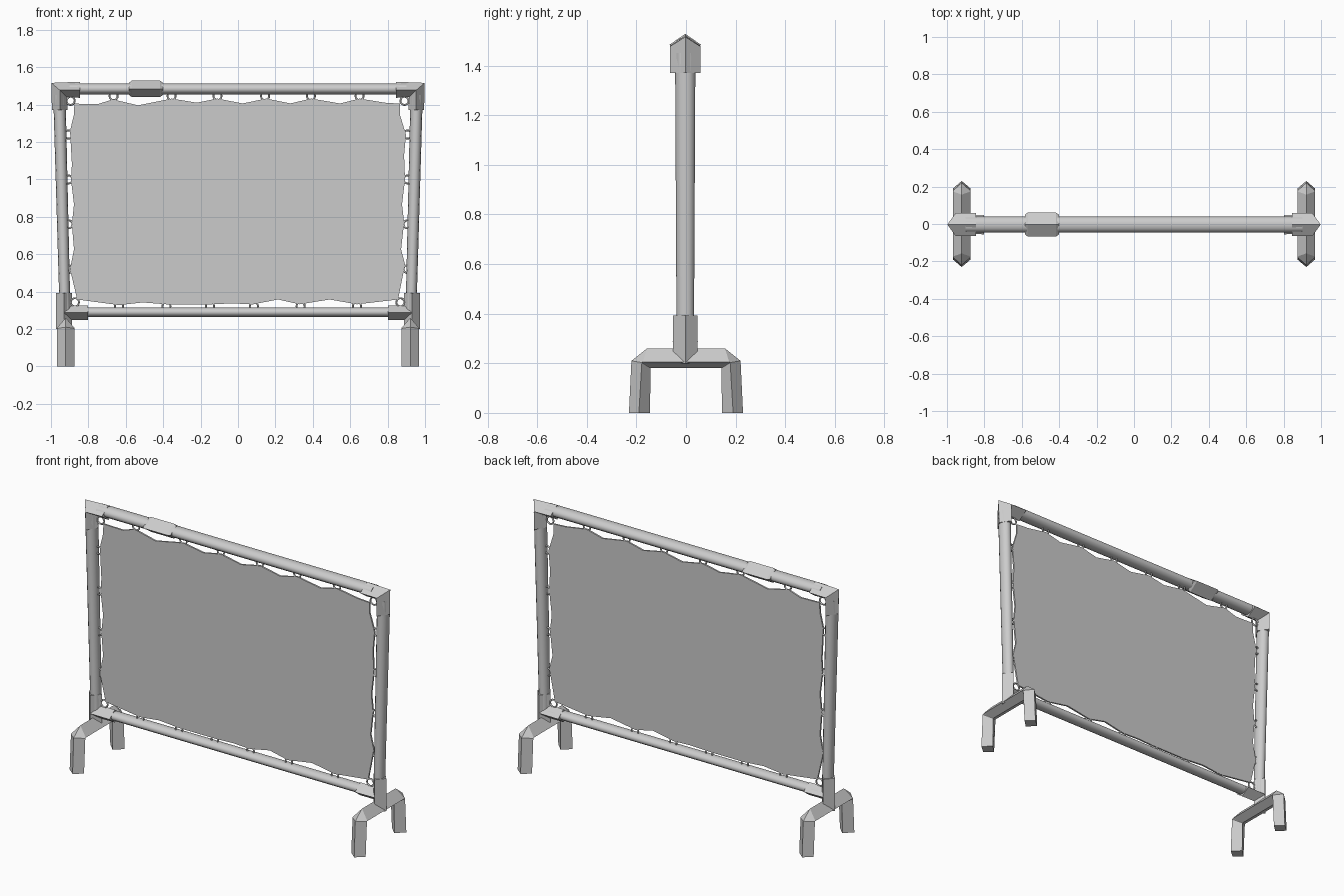
import bpy, bmesh, math
from mathutils import Vector

if "Cube" in bpy.data.objects:
    bpy.data.objects.remove(bpy.data.objects["Cube"])


def loft(name, rings, smooth=False, mirror=False):
    """Skin a list of equal-length point rings and cap both ends."""
    bm = bmesh.new()
    rows = [[bm.verts.new(p) for p in r] for r in rings]
    n = len(rows[0])
    for a, b in zip(rows, rows[1:]):
        for i in range(n):
            j = (i + 1) % n
            bm.faces.new((a[i], a[j], b[j], b[i]))
    bm.faces.new(rows[0])
    bm.faces.new(rows[-1])
    bmesh.ops.recalc_face_normals(bm, faces=bm.faces)
    me = bpy.data.meshes.new(name)
    bm.to_mesh(me)
    bm.free()
    ob = bpy.data.objects.new(name, me)
    bpy.context.collection.objects.link(ob)
    if smooth:
        bpy.ops.object.select_all(action='DESELECT')
        ob.select_set(True)
        bpy.context.view_layer.objects.active = ob
        bpy.ops.object.shade_smooth_by_angle(angle=math.radians(60))
    if mirror:
        ob.modifiers.new("mirror", 'MIRROR')
    return ob


def ring_x(x, z, ry, rz, n=4):
    """Elliptical ring across the x axis; four points give a diamond."""
    t = [2 * math.pi * i / n for i in range(n)]
    return [(x, Y + ry * math.cos(a), z + rz * math.sin(a)) for a in t]


def ring_z(x, z, rx, ry, n=4):
    """Elliptical ring across the z axis."""
    t = [2 * math.pi * i / n for i in range(n)]
    return [(x + rx * math.sin(a), Y + ry * math.cos(a), z) for a in t]


Y = -0.003

# Frame tubes
loft("top_tube", [ring_x(x, 1.484, 0.042, 0.03, 12) for x in (-0.9, 0.9)], True)
loft("bottom_tube", [ring_x(x, 0.29, 0.035, 0.025, 12) for x in (-0.88, 0.88)], True)
loft("side_post", [ring_z(-0.925, 0.3, 0.029, 0.035, 12),
                   ring_z(-0.955, 1.45, 0.033, 0.041, 12)], True, True)

# Diamond sleeve on the top tube
loft("top_sleeve", [ring_x(-0.582, 1.484, 0.054, 0.033), ring_x(-0.568, 1.484, 0.064, 0.044),
                    ring_x(-0.417, 1.484, 0.064, 0.044), ring_x(-0.402, 1.484, 0.054, 0.033)])

# Mitred top corners
w = 0.062
loft("top_corner", [
    ring_z(-0.953, 1.37, -0.042, w),
    [(-0.953, Y + w, 1.477), (-0.998, Y, 1.516), (-0.953, Y - w, 1.477), (-0.915, Y, 1.44)],
    ring_x(-0.845, 1.479, w, 0.043)], mirror=True)

# Lower joints: upright socket and side socket
loft("lower_socket", [ring_z(-0.93, 0.2, 0.042, 0.05), ring_z(-0.93, 0.393, 0.042, 0.05)], mirror=True)
loft("lower_side_socket", [ring_x(-0.93, 0.287, 0.05, 0.038),
                           ring_x(-0.803, 0.287, 0.052, 0.038)], mirror=True)

# Arched feet: outer ridge, side ridge, inner ridge, side ridge
cx, hw = -0.921, 0.047


def foot_ring(outer, side, inner):
    return [(cx, *outer), (cx - hw, *side), (cx, *inner), (cx + hw, *side)]


half = [foot_ring((-0.23, 0), (-0.19, 0), (-0.145, 0)),
        foot_ring((-0.22, 0.21), (-0.178, 0.203), (-0.143, 0.18)),
        foot_ring((-0.157, 0.26), (-0.174, 0.206), (-0.14, 0.18))]
other = [[(x, -y, z) for x, y, z in r] for r in reversed(half)]
loft("foot", half + other, mirror=True)

# Stretched sheet with a scalloped edge
top = [(-.875, 1.405), (-.75, 1.402), (-.67, 1.428), (-.535, 1.396), (-.355, 1.432), (-.22, 1.41),
       (-.11, 1.432), (.025, 1.406), (.15, 1.432), (.28, 1.406), (.39, 1.432), (.545, 1.406),
       (.65, 1.432), (.785, 1.41), (.866, 1.405)]
right = [(.866, 1.345), (.898, 1.24), (.888, 1.13), (.893, 1.0), (.877, .866), (.888, .77),
         (.872, .626), (.893, .545)]
bottom = [(.856, .358), (.636, .332), (.49, .358), (.33, .332), (.214, .358), (.08, .332),
          (-.03, .337), (-.15, .332), (-.38, .332), (-.51, .342), (-.636, .328), (-.86, .358)]
left = [(-.898, .52), (-.877, .626), (-.888, .76), (-.877, .866), (-.893, 1.0),
        (-.888, 1.08), (-.898, 1.26), (-.877, 1.347)]
edge = top + right + bottom + left
loft("sheet", [[(x, Y + d, z) for x, z in edge] for d in (-0.005, 0.005)])

# Small rings tying the sheet to the frame
spots = [(x, 1.446) for x in (-.665, -.355, -.11, .145, .39, .65)]
spots += [(x, 0.322) for x in (-.636, -.383, -.15, .085, .335, .636)]
for z in (1.24, 1.0, 0.76, 0.52):
    spots += [(-0.907, z), (0.907, z)]
spots += [(-0.895, 1.42), (0.89, 1.42), (-0.872, 0.343), (0.868, 0.343)]
for x, z in spots:
    bpy.ops.mesh.primitive_torus_add(location=(x, Y, z), rotation=(math.pi / 2, 0, 0),
                                     major_radius=0.022, minor_radius=0.005,
                                     major_segments=14, minor_segments=6)
    bpy.context.object.name = "tie_ring"
    bpy.ops.object.shade_smooth_by_angle(angle=math.radians(70))
